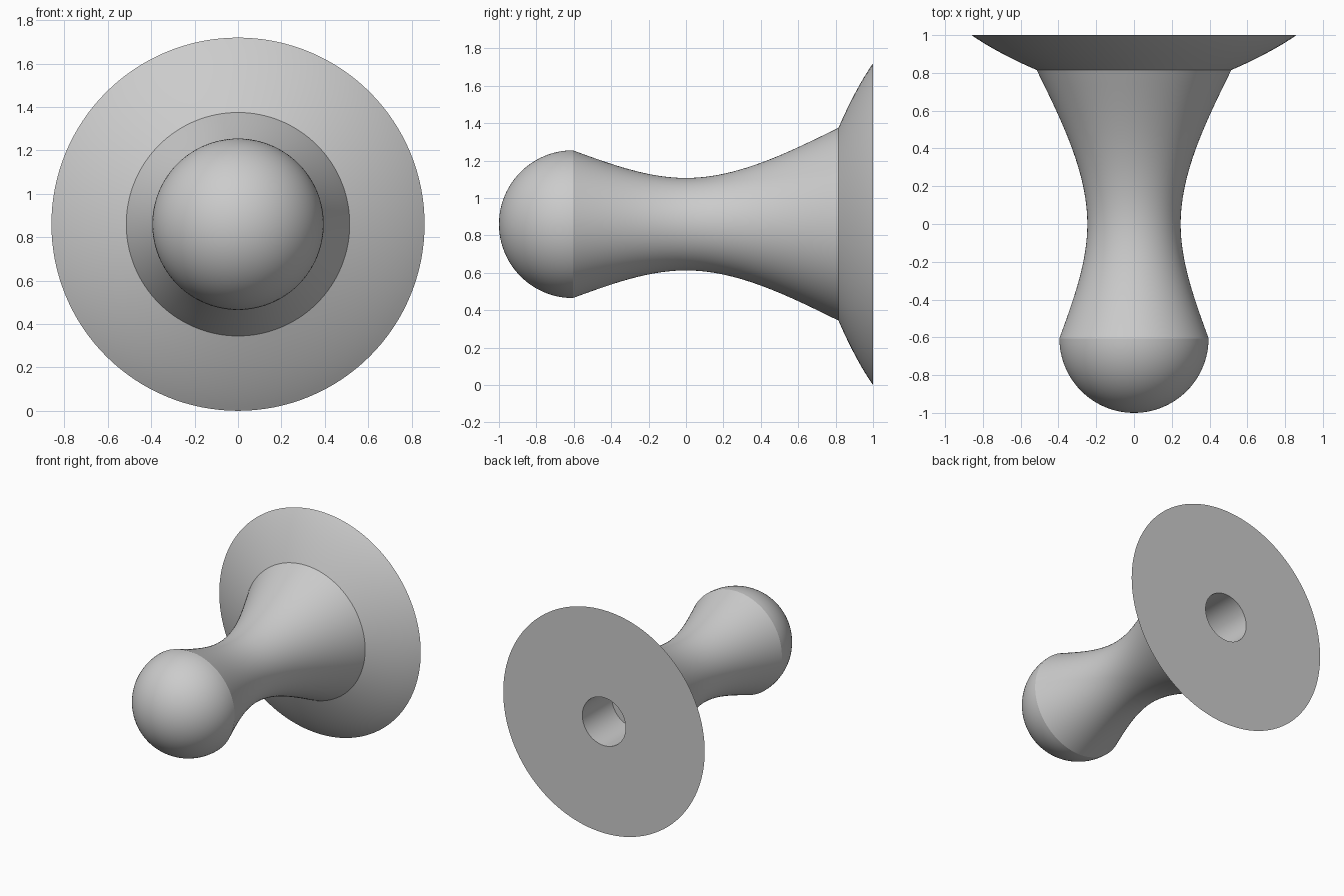
import bpy, bmesh, math

cube = bpy.data.objects.get("Cube")
if cube:
    bpy.data.objects.remove(cube, do_unlink=True)

SEGMENTS = 128
AXIS_Z = 0.86

grey = bpy.data.materials.new("plain_grey")
grey.use_nodes = True
colour = (0.6, 0.6, 0.6, 1)
grey.diffuse_color = colour
grey.node_tree.nodes["Principled BSDF"].inputs["Base Color"].default_value = colour


def spread(start, end, steps):
    """Even values from start up to, but not including, end."""
    return [start + (end - start) * i / steps for i in range(steps)]


def neck_radius(y):
    """Waisted curve, straightening out toward both ends."""
    length = 0.815 if y > 0 else 0.605
    return 0.247 + 0.606 * y * y - 0.202 * abs(y) ** 3 / length


# Rounded tip
ball_r = 0.395
profile = [(ball_r * math.sin(a), -0.605 - ball_r * math.cos(a))
           for a in spread(0, math.pi / 2, 24)]

# Waisted neck
profile += [(neck_radius(y), y) for y in spread(-0.605, 0.815, 40)]

# Flared base, bulging slightly
profile += [(0.515 + 0.345 * t + 0.08 * t * (1 - t), 0.815 + 0.185 * t)
            for t in spread(0, 1, 12)]

# Flat back and blind mounting hole
profile += [(0.86, 1.0), (0.185, 1.0), (0.185, 0.64), (0, 0.64)]

# Turn the profile around the long axis
bm = bmesh.new()
verts = [bm.verts.new((r, y, AXIS_Z)) for r, y in profile]
edges = [bm.edges.new(pair) for pair in zip(verts, verts[1:])]
bmesh.ops.spin(bm, geom=verts + edges, cent=(0, 0, AXIS_Z), axis=(0, 1, 0),
               angle=math.tau, steps=SEGMENTS, use_merge=True)
bmesh.ops.remove_doubles(bm, verts=bm.verts, dist=0.0001)
bmesh.ops.recalc_face_normals(bm, faces=bm.faces)

mesh = bpy.data.meshes.new("turned_knob")
bm.to_mesh(mesh)
bm.free()
mesh.materials.append(grey)
knob = bpy.data.objects.new("turned_knob", mesh)
bpy.context.collection.objects.link(knob)

# Smooth sides with crisp rims
bpy.ops.object.select_all(action='DESELECT')
knob.select_set(True)
bpy.context.view_layer.objects.active = knob
bpy.ops.object.shade_smooth_by_angle(angle=math.radians(15))
